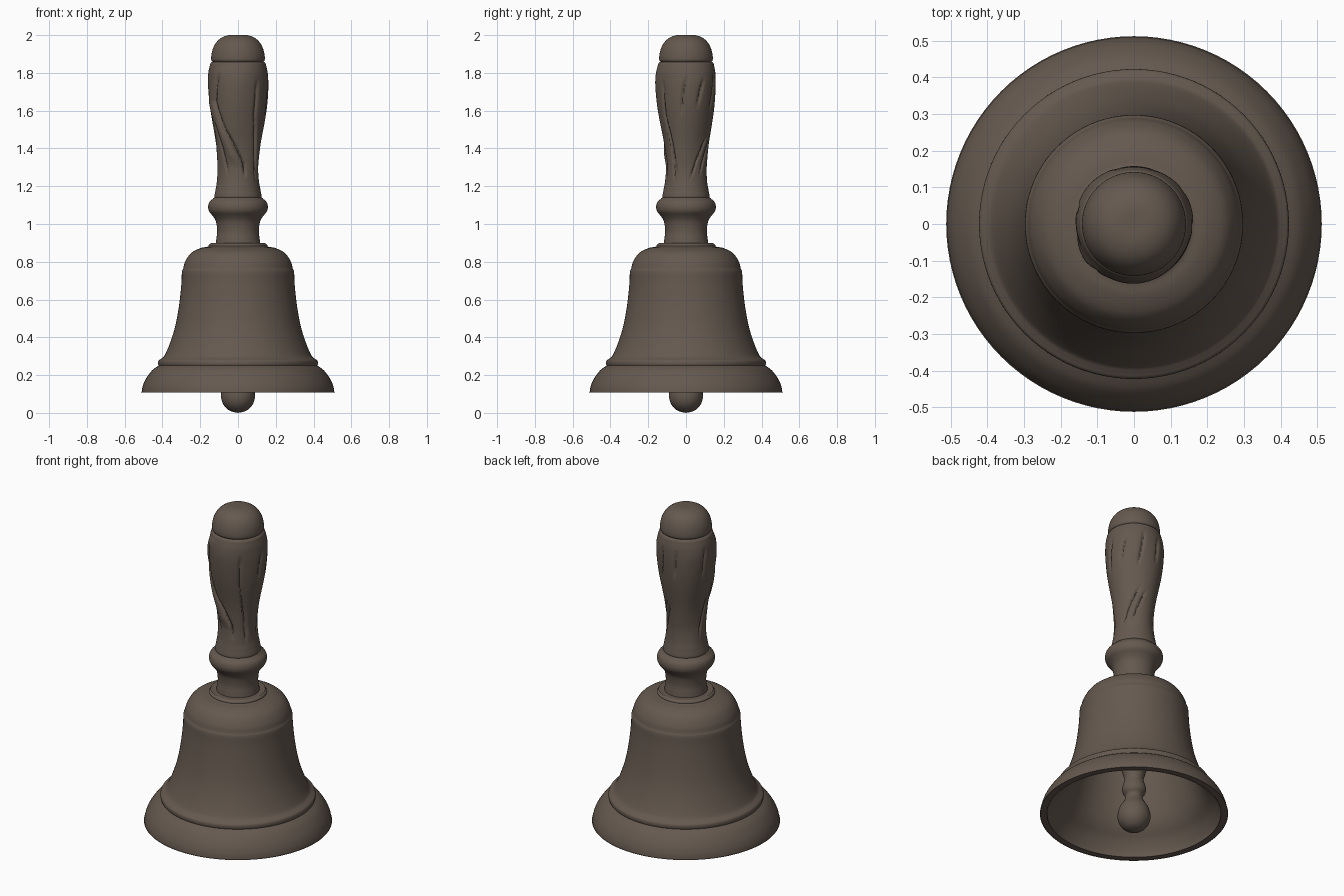
import bpy, bmesh, math
from mathutils import Vector

if "Cube" in bpy.data.objects:
    bpy.data.objects.remove(bpy.data.objects["Cube"], do_unlink=True)

bronze = bpy.data.materials.new("dark bronze")
bronze.use_nodes = True
COLOUR = (0.13, 0.10, 0.078, 1)
bronze.diffuse_color = COLOUR
shader = bronze.node_tree.nodes["Principled BSDF"]
shader.inputs["Base Color"].default_value = COLOUR
shader.inputs["Roughness"].default_value = 0.6


def smooth_profile(points, steps):
    """Rounded curve through (radius, height) points; repeated points stay sharp."""
    p = [Vector(q) for q in points]
    p = [p[0]] + p + [p[-1]]
    out = [p[0]]
    for a, b, c, d in zip(p, p[1:], p[2:], p[3:]):
        for i in range(1, steps + 1):
            t = i / steps
            q = 0.5 * (2*b + (c - a)*t + (2*a - 5*b + 4*c - d)*t*t + (3*b - a - 3*c + d)*t**3)
            if (q - out[-1]).length > 1e-4:
                out.append(q)
    return out


def lathe(name, points, segments=96, steps=4, relief=None):
    """Turn a profile around z, optionally shifting each radius by a relief rule."""
    bm = bmesh.new()
    rings = []
    for r, z in smooth_profile(points, steps):
        ring = []
        for i in range(segments):
            a = math.tau * i / segments
            rr = max(r, 0) + (relief(a, z) if relief else 0)
            ring.append(bm.verts.new((rr * math.cos(a), rr * math.sin(a), z)))
        rings.append(ring)
    for low, high in zip(rings, rings[1:]):
        for i in range(segments):
            j = (i + 1) % segments
            bm.faces.new((low[i], low[j], high[j], high[i]))
    bmesh.ops.remove_doubles(bm, verts=bm.verts, dist=1e-5)
    bmesh.ops.recalc_face_normals(bm, faces=bm.faces)
    mesh = bpy.data.meshes.new(name)
    bm.to_mesh(mesh)
    bm.free()
    mesh.materials.append(bronze)
    obj = bpy.data.objects.new(name, mesh)
    bpy.context.collection.objects.link(obj)
    bpy.ops.object.select_all(action="DESELECT")
    obj.select_set(True)
    bpy.context.view_layer.objects.active = obj
    bpy.ops.object.shade_smooth_by_angle(angle=math.radians(40))
    return obj


# Hollow bell: crown, waist, bead, lip, then the inner wall
lathe("bell", [
    (0, .9), (.14, .9), (.14, .9), (.155, .89), (.16, .88), (.2, .872), (.25, .845),
    (.28, .8), (.29, .765), (.297, .745), (.3, .68), (.312, .57), (.332, .46),
    (.36, .37), (.388, .305), (.405, .288), (.42, .277), (.423, .262), (.42, .25),
    (.42, .25), (.455, .225), (.488, .18), (.505, .14), (.51, .11), (.51, .11),
    (.475, .11), (.475, .11), (.465, .14), (.435, .19), (.39, .24), (.36, .29),
    (.33, .37), (.295, .5), (.27, .64), (.255, .76), (.2, .82), (0, .83)])

# Clapper: ball, small bead and flared stem
lathe("clapper", [
    (0, 0), (.045, .012), (.078, .045), (.09, .09), (.08, .14), (.055, .185),
    (.047, .215), (.062, .24), (.066, .265), (.058, .295), (.052, .32),
    (.06, .355), (.07, .4), (.055, .46), (.04, .55), (.04, .84)], segments=48)

# Neck and round collar under the grip
lathe("collar", [
    (.12, .88), (.115, .92), (.11, .96), (.116, 1.01), (.132, 1.04), (.152, 1.065),
    (.158, 1.09), (.152, 1.115), (.135, 1.132), (.125, 1.14), (.1, 1.14)])

# Carved folds on the grip: (depth, width, path of (height, degrees))
FOLDS = [
    (.014, .010, [(1.24, -70), (1.32, -74), (1.5, -122), (1.65, -143), (1.81, -128)]),
    (.009, .009, [(1.25, -118), (1.4, -135), (1.56, -152)]),
    (.009, .008, [(1.22, -32), (1.42, -40), (1.58, -52), (1.77, -50)]),
    (.009, .008, [(1.25, -25), (1.38, -36), (1.52, -48)]),
    (.009, .008, [(1.57, -10), (1.7, -5), (1.79, 2)]),
    (.010, .008, [(1.61, 22), (1.7, 28), (1.78, 36)]),
    (.009, .008, [(1.23, 10), (1.35, 35), (1.48, 68)]),
    (.009, .008, [(1.25, 40), (1.36, 62), (1.46, 84)]),
    (.009, .008, [(1.58, 58), (1.7, 66), (1.81, 72)]),
    (.009, .008, [(1.62, 100), (1.72, 104), (1.8, 106)]),
    (.009, .008, [(1.6, 160), (1.7, 162), (1.81, 166)]),
    (.008, .008, [(1.24, 165), (1.38, 180), (1.5, 196)]),
    (-.010, .035, [(1.3, -92), (1.5, -138), (1.65, -160), (1.84, -122)]),
]


def folds(angle, z):
    shift = 0.003 * math.sin(3 * angle - 7 * z) * max(0, min(1, (z - 1.2) * 8, (1.85 - z) * 12))
    for depth, width, path in FOLDS:
        for (z0, d0), (z1, d1) in zip(path, path[1:]):
            if z0 <= z < z1:
                middle = math.radians(d0 + (d1 - d0) * (z - z0) / (z1 - z0))
                gap = math.remainder(angle - middle, math.tau) * 0.14
                fade = min(1, (z - path[0][0]) / 0.06, (path[-1][0] - z) / 0.05)
                shift -= depth * fade * math.exp(-(gap / width) ** 2)
    return shift


# Swelling grip
lathe("grip", [
    (.1, 1.135), (.124, 1.14), (.119, 1.18), (.112, 1.22), (.108, 1.27), (.108, 1.32),
    (.115, 1.4), (.122, 1.45), (.131, 1.5), (.14, 1.55), (.148, 1.6), (.154, 1.65),
    (.158, 1.7), (.16, 1.75), (.157, 1.8), (.15, 1.835), (.144, 1.852), (.13, 1.862)],
    segments=160, steps=7, relief=folds)

# Domed cap on top of the grip
lathe("cap", [
    (.125, 1.85), (.138, 1.862), (.142, 1.875), (.139, 1.905), (.128, 1.94),
    (.108, 1.97), (.08, 1.99), (.045, 2), (0, 2)])
